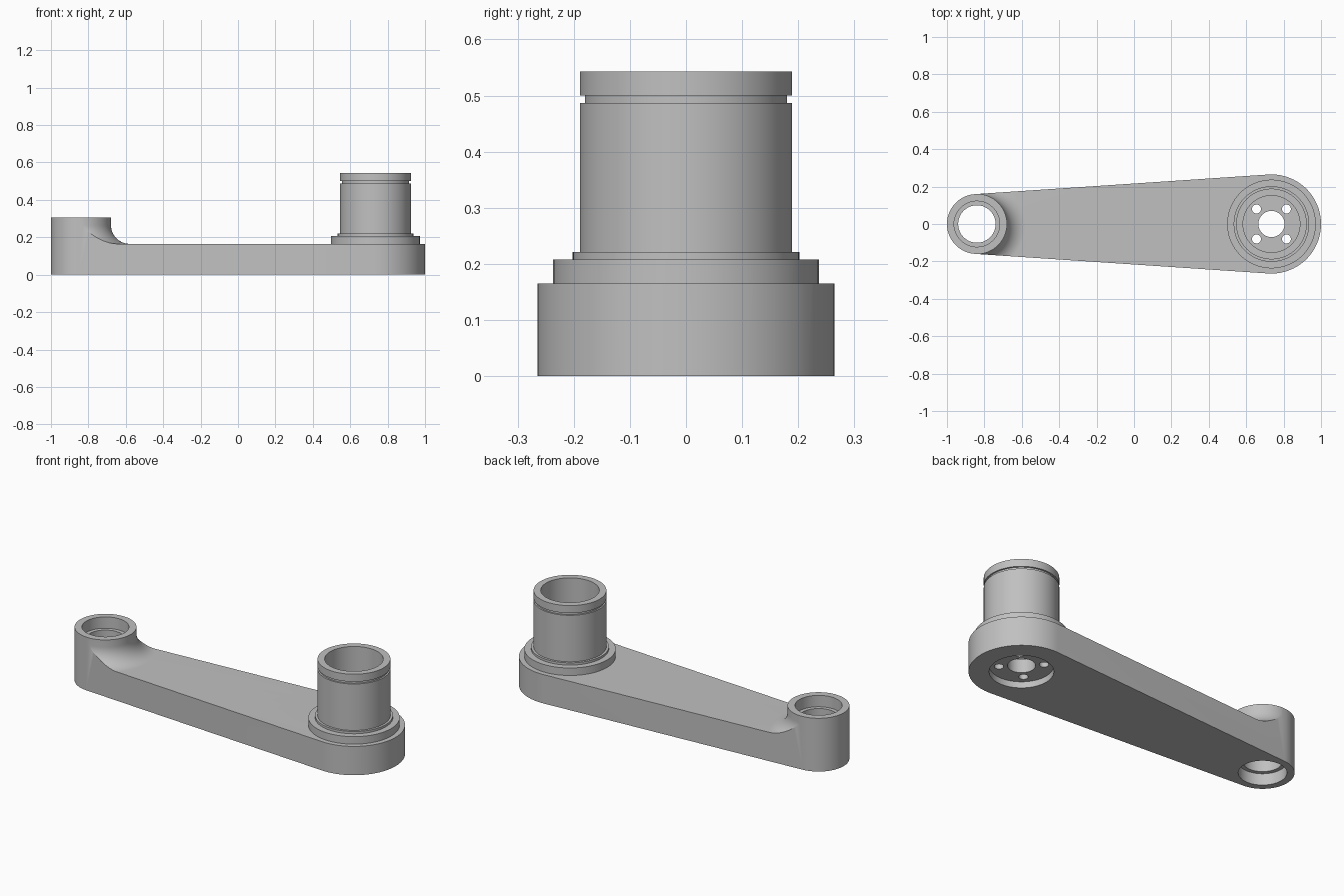
import bpy, bmesh, math

if "Cube" in bpy.data.objects:
    bpy.data.objects.remove(bpy.data.objects["Cube"])

SMALL_X, SMALL_R = -0.84, 0.16     # small eye of the arm
LARGE_X, LARGE_R = 0.735, 0.265    # large eye of the arm
PLATE_Z, EYE_Z = 0.165, 0.305

grey = bpy.data.materials.new("machined_grey")
grey.diffuse_color = (0.53, 0.53, 0.53, 1)
grey.use_nodes = True
grey.node_tree.nodes["Principled BSDF"].inputs["Base Color"].default_value = grey.diffuse_color


def add_object(name, bm):
    bmesh.ops.remove_doubles(bm, verts=bm.verts, dist=1e-6)
    bmesh.ops.recalc_face_normals(bm, faces=bm.faces)
    mesh = bpy.data.meshes.new(name)
    bm.to_mesh(mesh)
    bm.free()
    ob = bpy.data.objects.new(name, mesh)
    mesh.materials.append(grey)
    bpy.context.collection.objects.link(ob)
    return ob


def lathe(name, profile, x, y=0.0, steps=96):
    """Revolve a closed (radius, z) loop about a vertical axis."""
    bm = bmesh.new()
    rings = []
    for i in range(steps):
        a = 2 * math.pi * i / steps
        rings.append([bm.verts.new((x + r * math.cos(a), y + r * math.sin(a), z))
                      for r, z in profile])
    n = len(profile)
    for i in range(steps):
        p, q = rings[i], rings[(i + 1) % steps]
        for j in range(n):
            k = (j + 1) % n
            if profile[j][0] == 0 and profile[k][0] == 0:
                continue
            if profile[j][0] == 0:
                bm.faces.new((p[j], q[k], p[k]))
            elif profile[k][0] == 0:
                bm.faces.new((p[j], q[j], p[k]))
            else:
                bm.faces.new((p[j], q[j], q[k], p[k]))
    return add_object(name, bm)


def drill(name, r, z0, z1, x, y=0.0, steps=64):
    return lathe(name, [(0, z0), (r, z0), (r, z1), (0, z1)], x, y, steps)


def cut(target, cutter):
    mod = target.modifiers.new(cutter.name, 'BOOLEAN')
    mod.operation, mod.solver, mod.object = 'DIFFERENCE', 'EXACT', cutter
    bpy.context.view_layer.objects.active = target
    bpy.ops.object.modifier_apply(modifier=mod.name)
    bpy.data.objects.remove(cutter)


def smooth(ob):
    bpy.ops.object.select_all(action='DESELECT')
    ob.select_set(True)
    bpy.context.view_layer.objects.active = ob
    bpy.ops.object.shade_smooth_by_angle(angle=math.radians(25))


# Arm: tapered outline tangent to both eyes, extruded to the small eye's height
lean = math.acos((SMALL_R - LARGE_R) / (LARGE_X - SMALL_X))
outline = []
for cx, r, a0, a1 in ((LARGE_X, LARGE_R, -lean, lean),
                      (SMALL_X, SMALL_R, lean, 2 * math.pi - lean)):
    for i in range(49):
        a = a0 + (a1 - a0) * i / 48
        outline.append((cx + r * math.cos(a), r * math.sin(a)))
bm = bmesh.new()
base = bm.faces.new([bm.verts.new((x, y, 0)) for x, y in outline])
top = bmesh.ops.extrude_face_region(bm, geom=[base])['geom']
bmesh.ops.translate(bm, vec=(0, 0, EYE_Z),
                    verts=[g for g in top if isinstance(g, bmesh.types.BMVert)])
arm = add_object("arm", bm)

# Cut down to plate height, leaving a concave fillet round the small eye
FILLET = 0.1
wall = SMALL_R + 0.001
relief = [(wall, 0.4)]
for i in range(17):
    a = math.pi + (math.pi / 2) * i / 16
    relief.append((wall + FILLET + FILLET * math.cos(a),
                   PLATE_Z + FILLET + FILLET * math.sin(a)))
relief += [(2.5, PLATE_Z), (2.5, 0.4)]
cut(arm, lathe("relief_cutter", relief, SMALL_X))

# Small eye: through bore, counterbored from both ends
cut(arm, lathe("small_bore_cutter",
               [(0, -0.1), (0.122, -0.1), (0.122, 0.065), (0.1, 0.065),
                (0.1, 0.24), (0.122, 0.24), (0.122, 0.4), (0, 0.4)], SMALL_X))

# Large eye: recess below, bore above, centre hole and four bolt holes
cut(arm, drill("recess_cutter", 0.162, -0.1, 0.035, LARGE_X, steps=96))
cut(arm, drill("large_bore_cutter", 0.152, 0.11, 0.4, LARGE_X, steps=96))
cut(arm, drill("centre_hole_cutter", 0.07, -0.1, 0.4, LARGE_X))
for sx in (-1, 1):
    for sy in (-1, 1):
        cut(arm, drill("bolt_hole_cutter", 0.024, -0.1, 0.4,
                       LARGE_X + 0.08 * sx, 0.08 * sy, 32))
smooth(arm)

# Hollow post: stepped shoulder, sleeve, ring groove and end collar
post = lathe("hollow_post",
             [(0.152, 0.16), (0.237, 0.16), (0.237, 0.208), (0.202, 0.208),
              (0.202, 0.221), (0.189, 0.221), (0.189, 0.487), (0.18, 0.487),
              (0.18, 0.5), (0.189, 0.5), (0.189, 0.543), (0.152, 0.543)], LARGE_X)
smooth(post)
